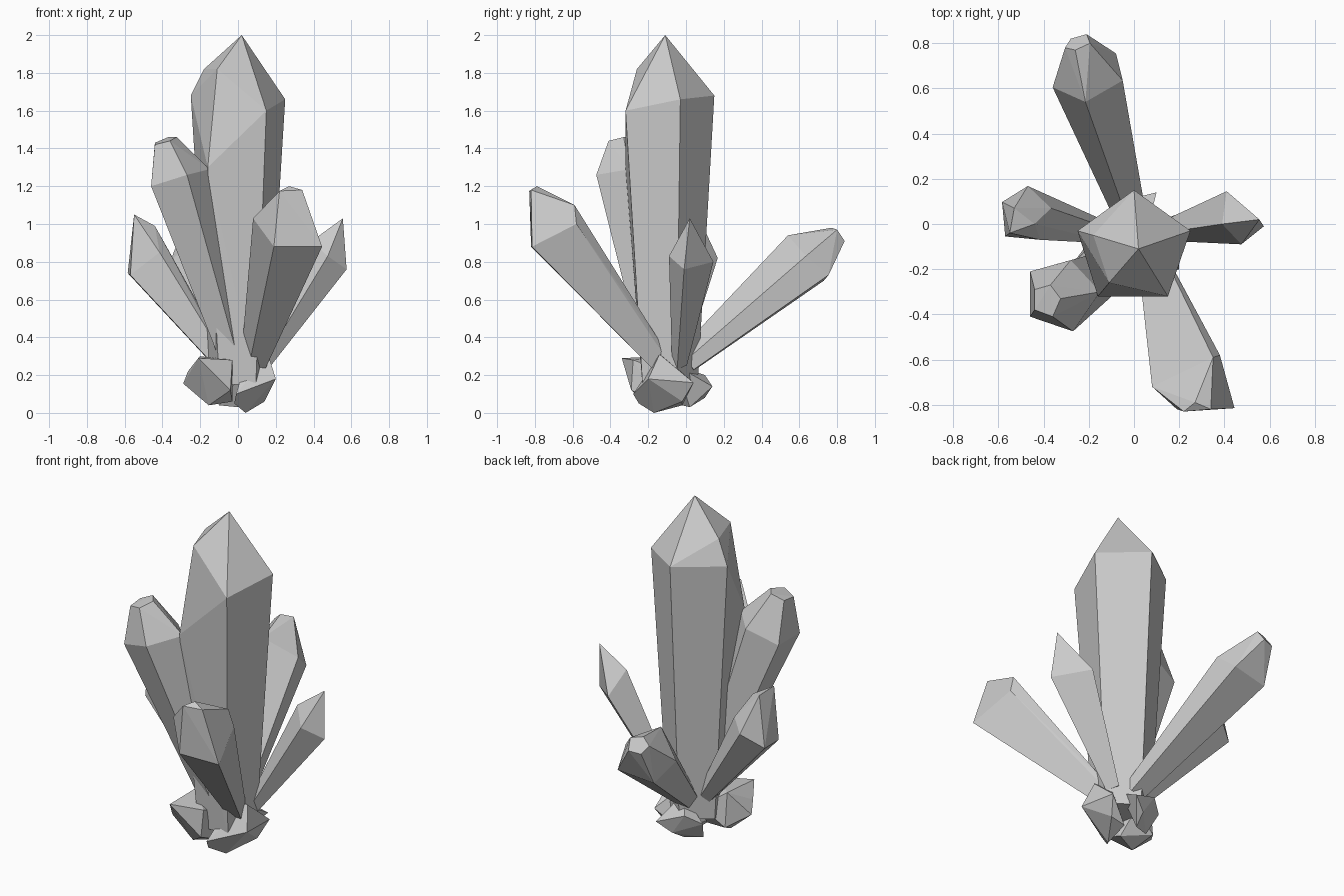
import bpy, bmesh, math
from mathutils import Vector


def hull(name, points):
    """Flat-faced convex solid wrapped around a few corner points."""
    bm = bmesh.new()
    for p in points:
        bm.verts.new(p)
    res = bmesh.ops.convex_hull(bm, input=bm.verts[:])
    loose = [v for v in bm.verts if not v.link_faces]
    bmesh.ops.delete(bm, geom=loose, context='VERTS')
    bmesh.ops.dissolve_limit(bm, angle_limit=math.radians(3),
                             verts=bm.verts[:], edges=bm.edges[:])
    bmesh.ops.recalc_face_normals(bm, faces=bm.faces[:])
    mesh = bpy.data.meshes.new(name)
    bm.to_mesh(mesh)
    bm.free()
    obj = bpy.data.objects.new(name, mesh)
    bpy.context.collection.objects.link(obj)
    return obj


def crystal(name, base, taper, shoulder, tip):
    """Shaft from a shrunken copy of the shoulder ring, capped by tip points."""
    ring = [Vector(p) for p in shoulder]
    base = Vector(base)
    centre = sum(ring, Vector()) / len(ring)
    axis = (centre - base).normalized()
    foot = []
    for p in ring:
        d = p - centre
        foot.append(base + (d - axis * d.dot(axis)) * taper)
    return hull(name, foot + ring + [Vector(p) for p in tip])


# tall central crystal
crystal("main_crystal", (0, -0.10, 0.15), 0.62,
        [(0, 0.15, 1.68), (0.25, -0.03, 1.66), (0.15, -0.32, 1.60),
         (-0.16, -0.32, 1.30), (-0.25, -0.03, 1.68)],
        [(0.02, -0.11, 2.0), (-0.18, -0.05, 1.82), (-0.11, -0.26, 1.82)])

# second tallest, leaning front left
crystal("front_left_crystal", (0, -0.14, 0.2), 0.42,
        [(-0.27, -0.475, 1.26), (-0.46, -0.41, 1.20), (-0.46, -0.21, 1.20),
         (-0.28, -0.16, 1.27), (-0.15, -0.30, 1.29)],
        [(-0.36, -0.41, 1.44), (-0.44, -0.38, 1.42), (-0.44, -0.29, 1.43),
         (-0.37, -0.27, 1.46), (-0.325, -0.33, 1.46)])

# left crystal with a chisel tip
crystal("left_crystal", (-0.09, -0.05, 0.27), 0.35,
        [(-0.584, 0.097, 0.74), (-0.47, 0.168, 0.82), (-0.367, 0.07, 0.86),
         (-0.415, -0.07, 0.85), (-0.57, -0.055, 0.73)],
        [(-0.55, -0.04, 1.05), (-0.53, 0.07, 1.03), (-0.44, 0.0, 0.99)])

# right crystal, four-sided with a sharp tip
crystal("right_crystal", (0.12, -0.04, 0.25), 0.33,
        [(0.41, 0.145, 0.80), (0.575, -0.01, 0.76),
         (0.475, -0.09, 0.83), (0.39, 0.0, 0.91)],
        [(0.555, 0.02, 1.03)])

# front crystal
crystal("front_crystal", (0.09, -0.14, 0.27), 0.35,
        [(0.08, -0.72, 1.03), (0.19, -0.82, 0.88), (0.445, -0.815, 0.88),
         (0.38, -0.58, 1.0), (0.35, -0.59, 1.10)],
        [(0.22, -0.83, 1.175), (0.34, -0.82, 1.18), (0.27, -0.79, 1.20)])

# back crystal with a cut-off tip
crystal("back_crystal", (0, 0.0, 0.26), 0.42,
        [(-0.36, 0.605, 0.80), (-0.215, 0.54, 0.94), (-0.05, 0.635, 0.83),
         (-0.08, 0.755, 0.73), (-0.30, 0.73, 0.70)],
        [(-0.26, 0.77, 0.98), (-0.195, 0.80, 0.97), (-0.21, 0.84, 0.91),
         (-0.28, 0.82, 0.90), (-0.305, 0.78, 0.94)])

# rubble stones at the foot
hull("left_stone",
     [(-0.29, -0.2, 0.155), (-0.265, -0.25, 0.22), (-0.21, -0.34, 0.29),
      (-0.2, -0.1, 0.30), (-0.03, -0.28, 0.28), (-0.03, -0.15, 0.06),
      (-0.155, -0.2, 0.04), (-0.2, -0.08, 0.1), (-0.06, -0.05, 0.2),
      (-0.04, -0.29, 0.12)])
hull("right_stone",
     [(0.04, -0.17, 0), (-0.02, -0.25, 0.05), (-0.01, -0.28, 0.1),
      (0.1, -0.2, 0.2), (0.16, -0.14, 0.31), (0.2, -0.2, 0.18),
      (0.18, 0.04, 0.16), (0.14, -0.02, 0.06), (0.05, -0.02, 0.04),
      (0.05, -0.12, 0.30)])
hull("back_stone",
     [(0.1, 0.14, 0.14), (0.0, 0.02, 0.03), (-0.1, -0.02, 0.04),
      (-0.14, 0.04, 0.15), (-0.06, 0.1, 0.2), (0.05, -0.05, 0.25),
      (0.02, 0.1, 0.08)])
